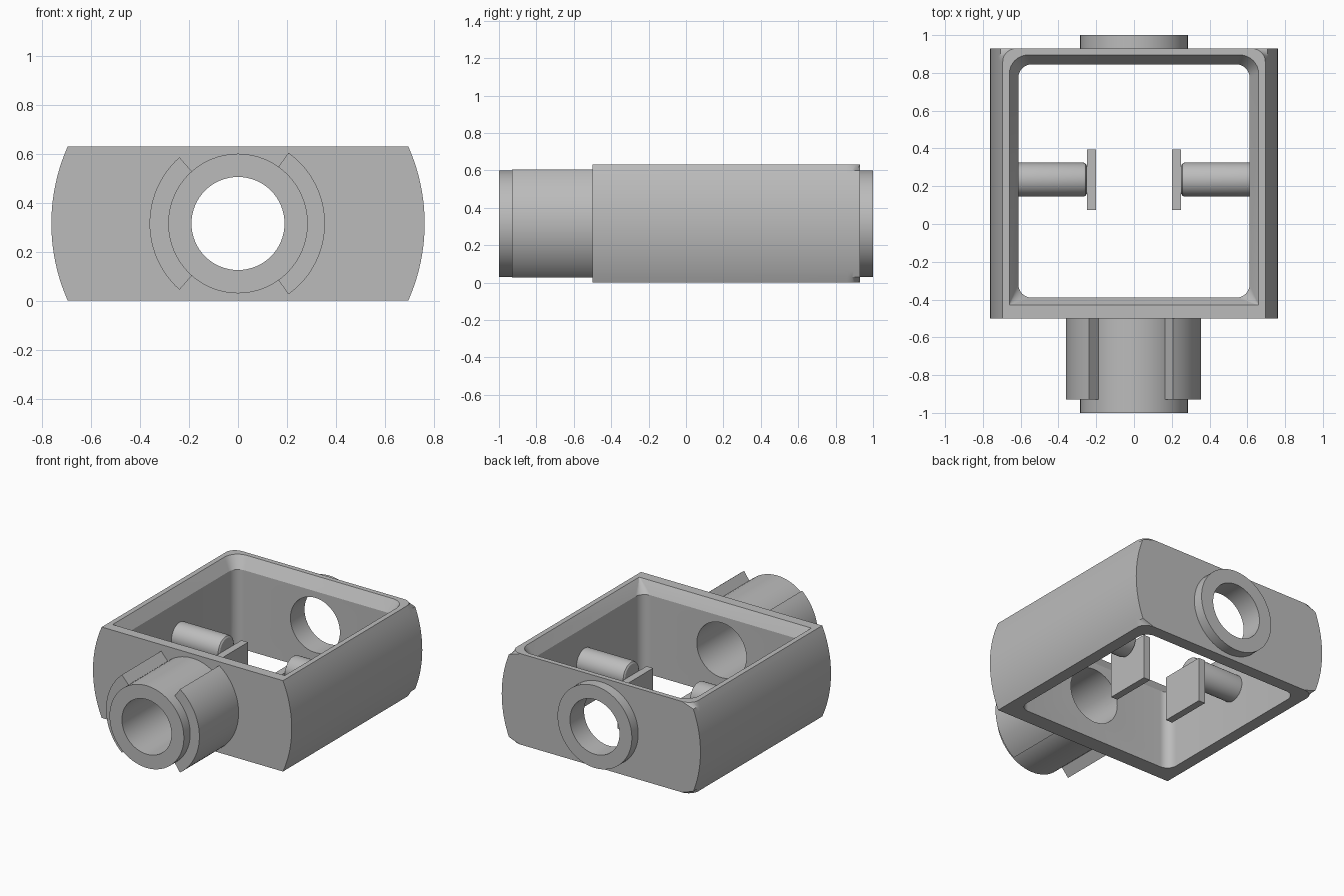
import bpy, bmesh, math
from mathutils import Matrix

if "Cube" in bpy.data.objects:
    bpy.data.objects.remove(bpy.data.objects["Cube"])

MID = 0.315          # height of the bore and pin axes
GREY = bpy.data.materials.new("plain_grey")
GREY.diffuse_color = (0.5, 0.5, 0.5, 1)
GREY.use_nodes = True
GREY.node_tree.nodes["Principled BSDF"].inputs["Base Color"].default_value = GREY.diffuse_color


def finish(name, bm):
    bmesh.ops.recalc_face_normals(bm, faces=bm.faces)
    me = bpy.data.meshes.new(name)
    bm.to_mesh(me)
    bm.free()
    me.materials.append(GREY)
    ob = bpy.data.objects.new(name, me)
    bpy.context.collection.objects.link(ob)
    return ob


def activate(ob):
    bpy.ops.object.select_all(action='DESELECT')
    ob.select_set(True)
    bpy.context.view_layer.objects.active = ob


def smooth(ob):
    activate(ob)
    bpy.ops.object.shade_smooth_by_angle(angle=math.radians(25))


def loft(bm, rings, closed=False):
    """Skin rings of points; cap the ends, or join last ring to first."""
    vs = [[bm.verts.new(p) for p in r] for r in rings]
    n = len(vs[0])
    pairs = list(zip(vs, vs[1:])) + ([(vs[-1], vs[0])] if closed else [])
    for a, b in pairs:
        for i in range(n):
            j = (i + 1) % n
            bm.faces.new((a[i], a[j], b[j], b[i]))
    if not closed:
        bm.faces.new(vs[0])
        bm.faces.new(vs[-1])


def circle(r, y, n=64):
    return [(r * math.cos(2 * math.pi * i / n), y,
             MID + r * math.sin(2 * math.pi * i / n)) for i in range(n)]


def rounded_rect(hx, y0, y1, r_front, r_back, z, n=8):
    pts = []
    for k, (sx, y, sy, r) in enumerate([(1, y1, 1, r_back), (-1, y1, 1, r_back),
                                        (-1, y0, -1, r_front), (1, y0, -1, r_front)]):
        for i in range(n + 1):
            a = math.pi / 2 * (k + i / n)
            pts.append((sx * (hx - r) + r * math.cos(a), y - sy * r + r * math.sin(a), z))
    return pts


def cut(ob, cutter):
    activate(ob)
    m = ob.modifiers.new("cut", 'BOOLEAN')
    m.object, m.operation, m.solver = cutter, 'DIFFERENCE', 'EXACT'
    bpy.ops.object.modifier_apply(modifier=m.name)
    bpy.data.objects.remove(cutter)


# Frame: slab with bowed sides and rounded back corners
R = 0.774
half = math.asin(MID / R)
cx = 0.762 - R
side = [(cx + R * math.cos(a), MID + R * math.sin(a))
        for a in [half * (2 * i / 20 - 1) for i in range(21)]]
profile = side + [(-x, z) for x, z in reversed(side)]
bm = bmesh.new()
loft(bm, [[(x, y, z) for x, z in profile] for y in (-0.5, 0.93)])
corner = [e for e in bm.edges if all(v.co.y > 0.9 for v in e.verts)
          and e.verts[0].co.x * e.verts[1].co.x > 0]
bmesh.ops.bevel(bm, geom=corner, offset=0.07, segments=8, profile=0.5, affect='EDGES')
frame = finish("frame", bm)

# Opening with a steep chamfer around the upper rim
bm = bmesh.new()
loft(bm, [rounded_rect(0.612, -0.39, 0.845, 0.07, 0.07, -0.1),
          rounded_rect(0.612, -0.39, 0.845, 0.07, 0.07, 0.55),
          rounded_rect(0.66, -0.43, 0.895, 0.004, 0.10, 0.63),
          rounded_rect(0.66, -0.43, 0.895, 0.004, 0.10, 0.75)])
cut(frame, finish("opening_cutter", bm))

# Bore through both end walls
bm = bmesh.new()
loft(bm, [circle(0.19, -1.2), circle(0.19, 1.2)])
cut(frame, finish("bore_cutter", bm))
smooth(frame)

# Hollow bosses at the front and back
for name, y0, y1 in (("front_boss", -1.0, -0.5), ("back_boss", 0.93, 1.0)):
    bm = bmesh.new()
    loft(bm, [circle(0.285, y0), circle(0.285, y1), circle(0.19, y1), circle(0.19, y0)], True)
    smooth(finish(name, bm))

# Curved collars hugging the front boss
for name, mid, spread, r in (("left_collar", 180, 48.5, 0.361), ("right_collar", 0, 54.5, 0.355)):
    ang = [math.radians(mid + spread * (2 * i / 24 - 1)) for i in range(25)]
    bm = bmesh.new()
    loft(bm, [[(q * math.cos(a), y, MID + q * math.sin(a))
               for q, y in ((0.283, -0.93), (r, -0.93), (r, -0.5), (0.283, -0.5))]
              for a in ang])
    smooth(finish(name, bm))

# Side pins with rounded tips, each carrying a flat pad
for name, s in (("left", -1), ("right", 1)):
    bm = bmesh.new()
    loft(bm, [[(s * x, 0.235 + r * math.cos(2 * math.pi * i / 40),
                MID + r * math.sin(2 * math.pi * i / 40)) for i in range(40)]
              for x, r in ((0.63, 0.09), (0.268, 0.09), (0.257, 0.086), (0.25, 0.075))])
    smooth(finish(name + "_pin", bm))
    bm = bmesh.new()
    bmesh.ops.create_cube(bm, size=1, matrix=Matrix.Translation((s * 0.225, 0.235, 0.16))
                          @ Matrix.Diagonal((0.05, 0.32, 0.31, 1)))
    finish(name + "_pad", bm)
